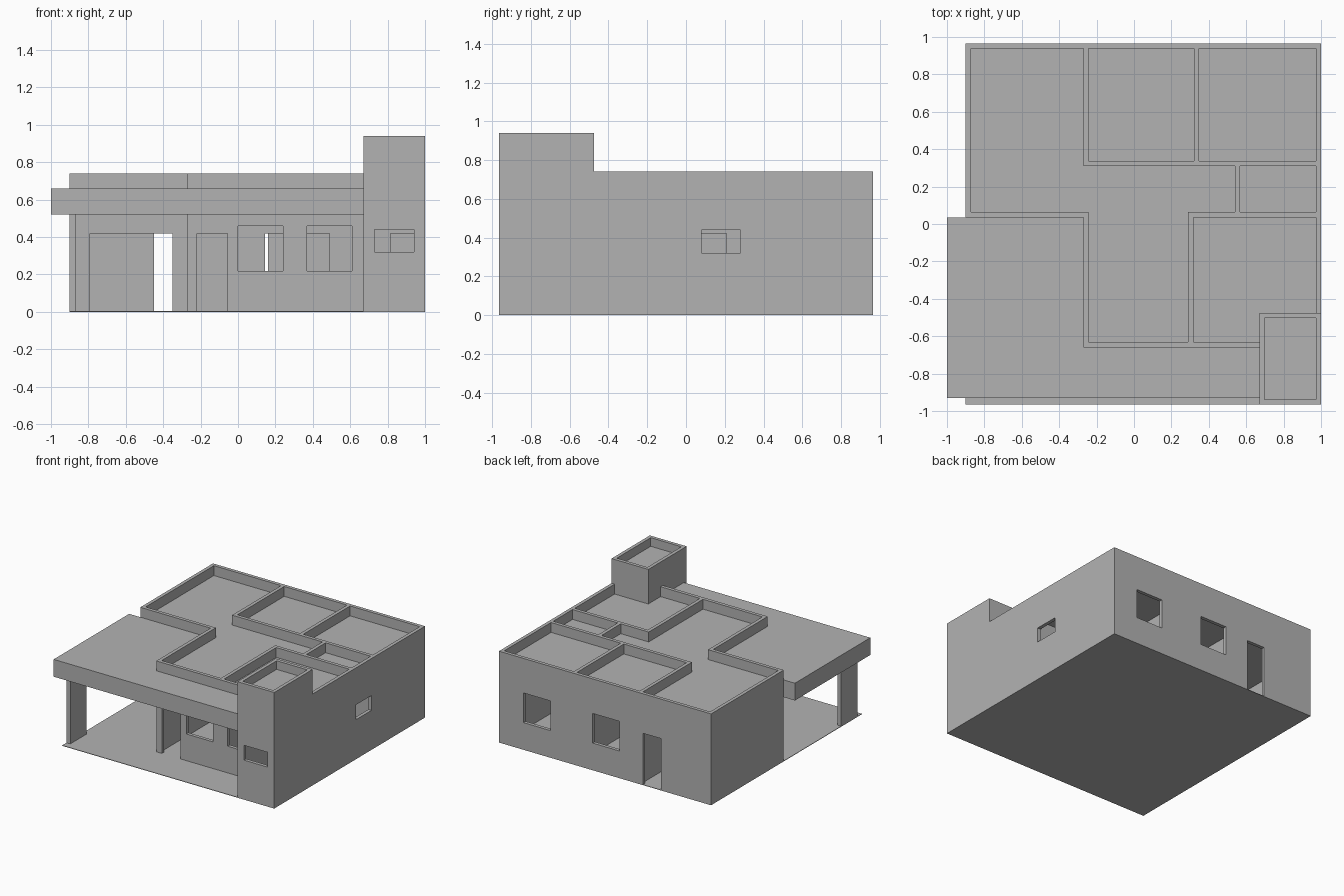
import bpy
import bmesh
from mathutils import Vector

cube = bpy.data.objects.get("Cube")
if cube:
    bpy.data.objects.remove(cube, do_unlink=True)

GREY = (0.45, 0.45, 0.45, 1.0)
plaster = bpy.data.materials.new("grey_plaster")
plaster.use_nodes = True
plaster.diffuse_color = GREY
plaster.node_tree.nodes["Principled BSDF"].inputs["Base Color"].default_value = GREY

T = 0.028        # wall thickness
HOUSE, TOWER = 0.74, 0.94
DOOR = 0.42


def finish(name, bm):
    """Turn a bmesh into a plastered object."""
    bmesh.ops.recalc_face_normals(bm, faces=bm.faces)
    mesh = bpy.data.meshes.new(name)
    bm.to_mesh(mesh)
    bm.free()
    mesh.materials.append(plaster)
    obj = bpy.data.objects.new(name, mesh)
    bpy.context.collection.objects.link(obj)


def extrude(bm, direction):
    result = bmesh.ops.extrude_face_region(bm, geom=bm.faces[:])
    verts = [g for g in result["geom"] if isinstance(g, bmesh.types.BMVert)]
    bmesh.ops.translate(bm, verts=verts, vec=direction)


def prism(name, outline, low, high):
    """Horizontal slab from a plan outline."""
    bm = bmesh.new()
    bm.faces.new([bm.verts.new((x, y, low)) for x, y in outline])
    extrude(bm, Vector((0, 0, high - low)))
    finish(name, bm)


def block(name, x0, x1, y0, y1, low, high):
    prism(name, [(x0, y0), (x1, y0), (x1, y1), (x0, y1)], low, high)


def wall(name, axis, start, end, offset, openings=(), height=HOUSE):
    """Wall running along axis; openings are (start, end, sill, head)."""
    us = sorted({start, end, *(v for o in openings for v in o[:2])})
    zs = sorted({0, height, *(v for o in openings for v in o[2:])})

    def point(u, z):
        return (u, offset, z) if axis == "x" else (offset, u, z)

    bm = bmesh.new()
    grid = {(u, z): bm.verts.new(point(u, z)) for u in us for z in zs}
    for u0, u1 in zip(us, us[1:]):
        for z0, z1 in zip(zs, zs[1:]):
            if any(a <= u0 < b and s <= z0 < h for a, b, s, h in openings):
                continue
            bm.faces.new([grid[k] for k in ((u0, z0), (u1, z0), (u1, z1), (u0, z1))])
    loose = [v for v in bm.verts if not v.link_faces]
    bmesh.ops.delete(bm, geom=loose, context="VERTS")
    extrude(bm, Vector((0, T, 0)) if axis == "x" else Vector((T, 0, 0)))
    bmesh.ops.dissolve_limit(bm, angle_limit=0.01, verts=bm.verts, edges=bm.edges)
    finish(name, bm)


def door(a, b):
    return (a, b, 0, DOOR)


def window(a, b):
    return (a, b, 0.22, 0.46)


def vent(a, b):
    return (a, b, 0.32, 0.44)


# Ground slab
block("floor_slab", -0.9, 1, -0.965, 0.965, 0, 0.004)

# Outer walls
wall("back_wall", "x", -0.9, 1, 0.965 - T,
     [window(0.54, 0.78), window(-0.08, 0.16), door(-0.45, -0.29)])
wall("front_wall", "x", -0.27, 0.67, -0.66,
     [door(-0.22, -0.055), window(0, 0.24), window(0.37, 0.61)])
wall("porch_back_wall", "x", -0.9, -0.27 + T, 0.035, [door(-0.79, -0.35)])
wall("right_side_wall", "y", 0.035 + T, 0.965 - T, -0.9)
wall("left_side_wall", "y", -0.475, 0.965 - T, 1 - T, [vent(0.08, 0.28)])
wall("porch_side_wall", "y", -0.66 + T, 0.035, -0.27)

# Inner walls
wall("rear_rooms_wall", "x", -0.27, 1 - T, 0.31, [door(0.145, 0.31), door(0.36, 0.525)])
wall("living_room_wall", "y", 0.31 + T, 0.965 - T, -0.27)
wall("bedroom_divider", "y", 0.31 + T, 0.965 - T, 0.32)
wall("bathroom_wall", "y", 0.035 + T, 0.31, 0.54, [door(0.08, 0.21)])
wall("hall_wall", "x", 0.29, 1 - T, 0.035, [door(0.325, 0.49)])
wall("front_room_wall", "y", -0.66 + T, 0.035, 0.29)

# Tower
wall("tower_front_wall", "x", 0.67, 1, -0.965, [vent(0.73, 0.94)], TOWER)
wall("tower_back_wall", "x", 0.67, 1, -0.475 - T, [door(0.815, 0.95)], TOWER)
for side, x in (("right", 0.67), ("left", 1 - T)):
    wall("tower_" + side + "_wall", "y", -0.965 + T, -0.475 - T, x, height=TOWER)
block("tower_roof", 0.68, 0.99, -0.95, -0.49, 0.72, 0.87)

# Flat roof sunk behind the parapets
prism("house_roof", [(-0.89, 0.05), (-0.26, 0.05), (-0.26, -0.65), (0.68, -0.65),
                     (0.68, -0.485), (0.99, -0.485), (0.99, 0.95), (-0.89, 0.95)],
      0.52, 0.66)

# Porch canopy and its post
prism("porch_canopy", [(-1, -0.93), (0.67, -0.93), (0.67, -0.66), (-0.27, -0.66),
                       (-0.27, 0.035), (-1, 0.035)], 0.52, 0.66)
block("porch_post", -0.9, -0.865, -0.91, -0.7, 0, 0.52)
